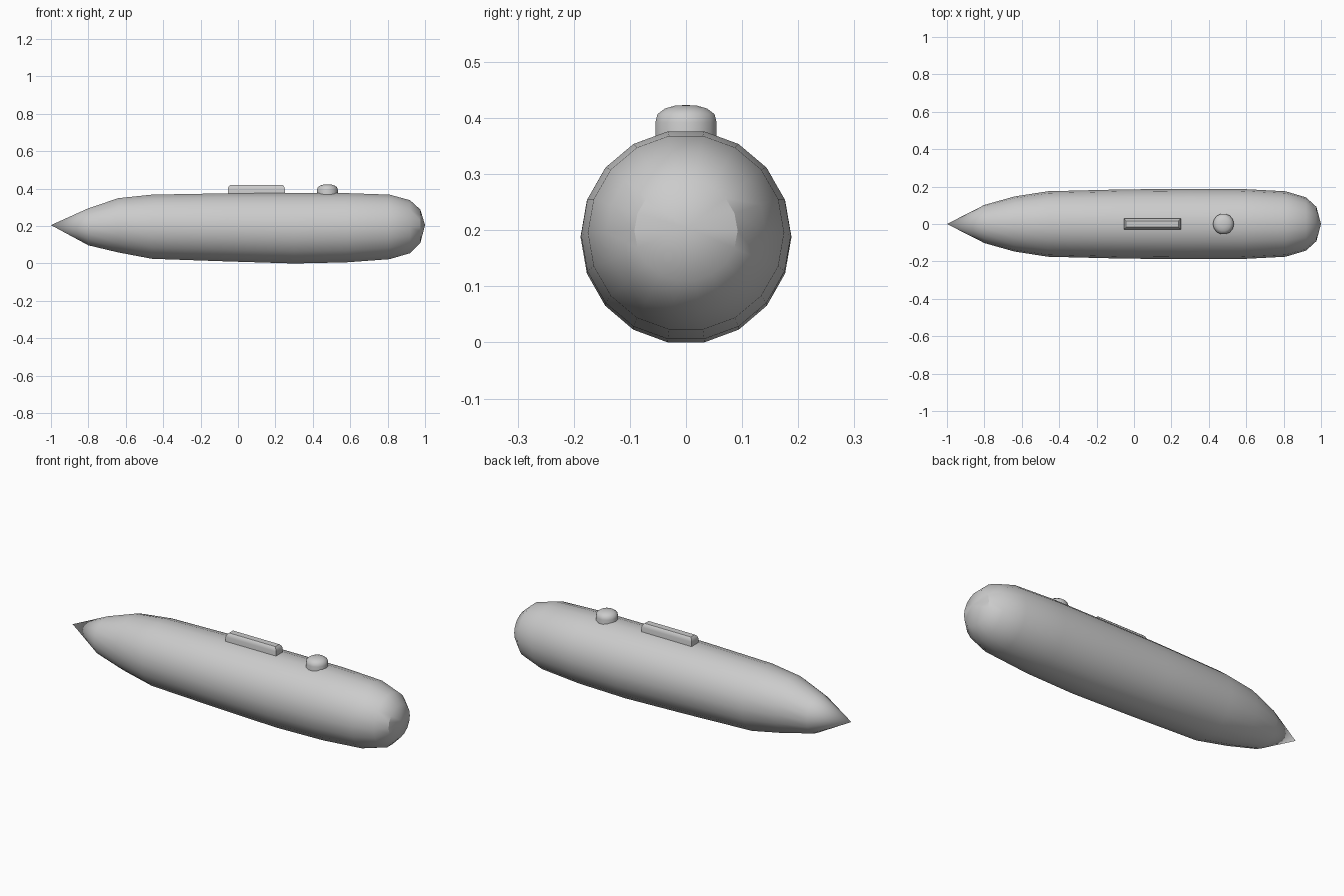
import bpy, bmesh, math
from mathutils import Vector

cube = bpy.data.objects.get("Cube")
if cube:
    bpy.data.objects.remove(cube, do_unlink=True)

grey = bpy.data.materials.new("hull_grey")
grey.use_nodes = True
colour = (0.6, 0.6, 0.6, 1)
grey.diffuse_color = colour
grey.node_tree.nodes["Principled BSDF"].inputs["Base Color"].default_value = colour


def finish(name, bm, angle):
    bmesh.ops.recalc_face_normals(bm, faces=bm.faces)
    mesh = bpy.data.meshes.new(name)
    bm.to_mesh(mesh)
    bm.free()
    mesh.materials.append(grey)
    obj = bpy.data.objects.new(name, mesh)
    bpy.context.collection.objects.link(obj)
    bpy.ops.object.select_all(action='DESELECT')
    bpy.context.view_layer.objects.active = obj
    obj.select_set(True)
    bpy.ops.object.shade_smooth_by_angle(angle=math.radians(angle))
    return obj


def loft(bm, rings):
    """Bridge equal rings of points; a one-point ring closes to a tip."""
    loops = [[bm.verts.new(p) for p in ring] for ring in rings]
    for a, b in zip(loops, loops[1:]):
        n = max(len(a), len(b))
        for i in range(n):
            j = (i + 1) % n
            corners = [a[i % len(a)], a[j % len(a)], b[j % len(b)], b[i % len(b)]]
            bm.faces.new(list(dict.fromkeys(corners)))
    for loop in (loops[0], loops[-1]):
        if len(loop) > 2:
            bm.faces.new(loop)


def circle(centre, u, v, radius, sides):
    if radius == 0:
        return [centre]
    turns = [math.tau * i / sides for i in range(sides)]
    return [centre + radius * (u * math.cos(t) + v * math.sin(t)) for t in turns]


X, Y, Z = Vector((1, 0, 0)), Vector((0, 1, 0)), Vector((0, 0, 1))

# Hull: pointed tail to blunt nose, as x, half width, bottom, top
sections = [
    (-1, 0, 0.205, 0.205), (-0.8, 0.102, 0.097, 0.295), (-0.64, 0.147, 0.059, 0.349),
    (-0.46, 0.175, 0.025, 0.368), (-0.06, 0.185, 0.011, 0.375),
    (0.3, 0.188, 0, 0.376), (0.58, 0.187, 0.006, 0.376), (0.81, 0.175, 0.023, 0.368),
    (0.92, 0.142, 0.055, 0.338), (0.975, 0.092, 0.11, 0.288), (1, 0, 0.205, 0.205),
]
bm = bmesh.new()
rings = []
for x, half, low, high in sections:
    centre = Vector((x, 0, (low + high) / 2))
    stretch = (high - low) / (2 * half * math.cos(math.radians(10))) if half else 1
    rings.append(circle(centre, Y, Z * stretch, half, 18))
loft(bm, rings)
finish("hull", bm, 32)

# Raised deck rail with chamfered top edges
bm = bmesh.new()
rings = []
for z, inset in [(0.35, 0), (0.4, 0), (0.412, 0.004), (0.42, 0.012)]:
    hx, hy = 0.152 - inset, 0.029 - inset
    rings.append([Vector((0.098 + sx * hx, sy * hy, z))
                  for sx, sy in [(-1, -1), (1, -1), (1, 1), (-1, 1)]])
loft(bm, rings)
finish("deck_rail", bm, 30)

# Rounded hatch turret
bm = bmesh.new()
profile = [(0.35, 0.056), (0.392, 0.056), (0.407, 0.052), (0.417, 0.038),
           (0.422, 0.02), (0.423, 0)]
loft(bm, [circle(Vector((0.478, 0, z)), X, Y, r, 14) for z, r in profile])
finish("hatch_turret", bm, 40)
